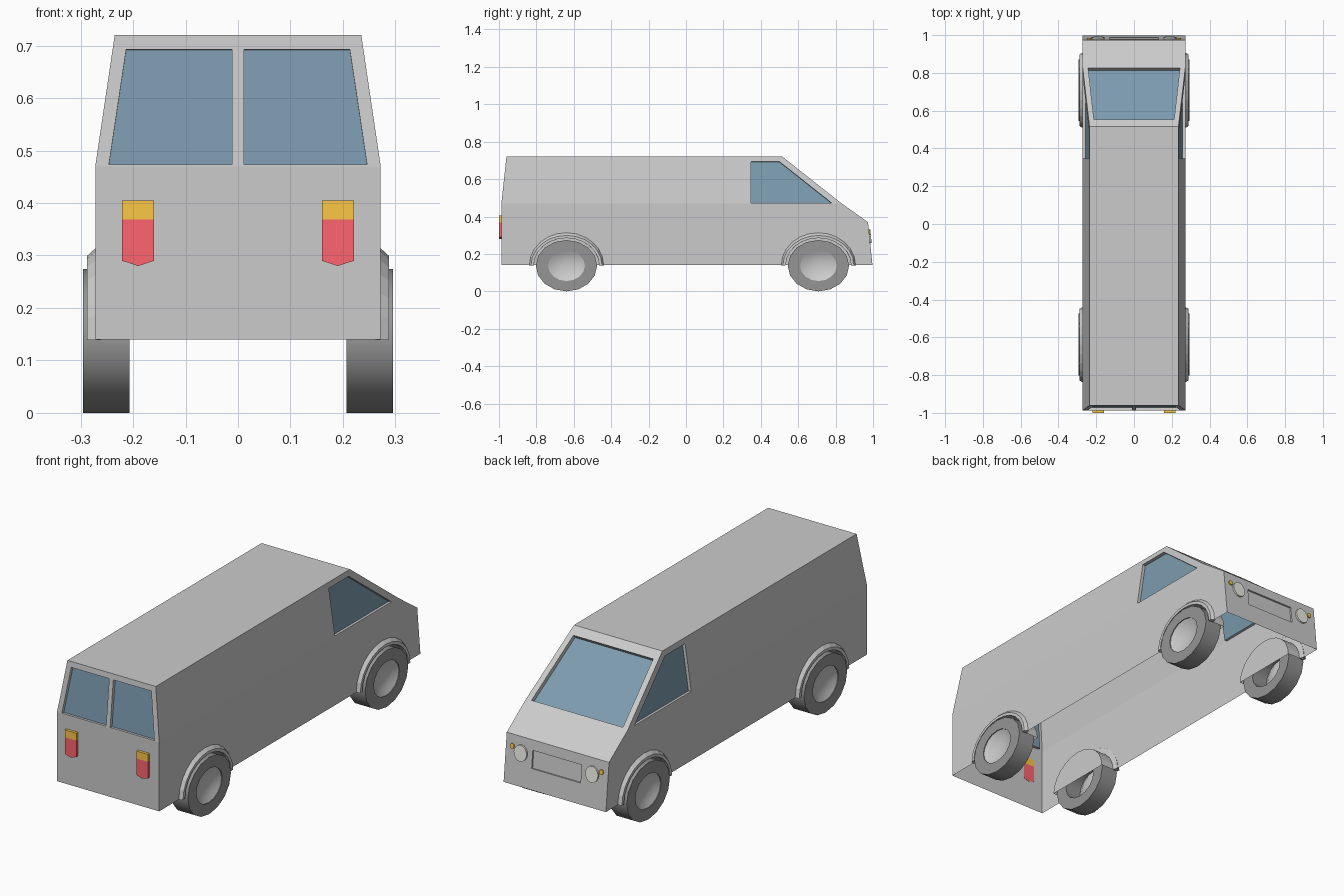
import bpy, bmesh
from math import sin, cos, pi
from mathutils import Vector
from mathutils.geometry import normal

if "Cube" in bpy.data.objects:
    bpy.data.objects.remove(bpy.data.objects["Cube"])


def material(name, r, g, b):
    m = bpy.data.materials.new(name)
    m.diffuse_color = (r, g, b, 1)
    m.use_nodes = True
    m.node_tree.nodes["Principled BSDF"].inputs["Base Color"].default_value = m.diffuse_color
    return m


PAINT = material("paint", .8, .8, .8)
GLASS = material("glass", .2, .33, .43)
RUBBER = material("rubber", .3, .3, .3)
RED = material("red_lens", 1, .13, .16)
ORANGE = material("orange_lens", .98, .57, .06)
LENS = material("clear_lens", .85, .86, .8)


def make(name, bm, mats=(), mirror=False, smooth=False):
    bmesh.ops.recalc_face_normals(bm, faces=bm.faces)
    me = bpy.data.meshes.new(name)
    bm.to_mesh(me)
    bm.free()
    for m in mats:
        me.materials.append(m)
    ob = bpy.data.objects.new(name, me)
    bpy.context.collection.objects.link(ob)
    if mirror:
        ob.modifiers.new("mirror", 'MIRROR')
    if smooth:
        bpy.ops.object.select_all(action='DESELECT')
        ob.select_set(True)
        bpy.context.view_layer.objects.active = ob
        bpy.ops.object.shade_smooth_by_angle(angle=pi / 5)
    return ob


def prism(bm, a, b, floor_mat=0):
    """Closed solid between two matching point loops; loop a may get its own material."""
    va, vb = [bm.verts.new(p) for p in a], [bm.verts.new(p) for p in b]
    bm.faces.new(va).material_index = floor_mat
    bm.faces.new(vb)
    n = len(va)
    for i in range(n):
        j = (i + 1) % n
        bm.faces.new((va[i], va[j], vb[j], vb[i]))


def outward(pts):
    n = normal(pts[:3])
    c = sum(pts, Vector()) / len(pts)
    return n if n.dot(c - Vector((0, 0, .4))) > 0 else -n


def raised(bm, pts, inside, outside, floor_mat=0):
    pts = [Vector(p) for p in pts]
    n = outward(pts)
    prism(bm, [p - n * inside for p in pts], [p + n * outside for p in pts], floor_mat)


def lathe(bm, profile, cy, closed, n=16):
    """Sweep (x, scale) points round an oval wheel centre."""
    rings = [[bm.verts.new((x, cy + .164 * s * sin(2 * pi * k / n), .137 + .137 * s * cos(2 * pi * k / n)))
              for k in range(n)] for x, s in profile]
    for i in range(len(rings) - (0 if closed else 1)):
        a, b = rings[i], rings[(i + 1) % len(rings)]
        for k in range(n):
            j = (k + 1) % n
            bm.faces.new((a[k], a[j], b[j], b[k]))
    return rings


def side_x(z): return .272 - (z - .47) * .148
def rear_y(z): return -.987 + (z - .47) * .108
def screen_z(y): return .47 - (y - .832) * .7886
def nose_y(z): return .973 + (.37 - z) * .104


AXLES = {"rear": -.639, "front": .708}

# body solid: side profile, narrower at the roof
profile = [(-.987, .14), (-.987, .47), (-.96, .72), (.515, .72), (.832, .47), (.973, .37), (.997, .14)]
bm = bmesh.new()
sides = []
for s in (-1, 1):
    v = [bm.verts.new((s * (.235 if z > .5 else .272), y, z)) for y, z in profile]
    bm.faces.new(v[1:5])
    bm.faces.new([v[0], v[1], v[4], v[5], v[6]])
    sides.append(v)
for i in range(len(profile)):
    j = (i + 1) % len(profile)
    bm.faces.new((sides[0][i], sides[0][j], sides[1][j], sides[1][i]))
body = make("body", bm, (PAINT, GLASS))

# cutter: window recesses, grille recess and wheel wells
bm = bmesh.new()
for s in (-1, 1):
    rear = [(.011, .473), (.246, .473), (.213, .693), (.011, .693)]
    raised(bm, [(s * x, rear_y(z), z) for x, z in rear], .015, .03, 1)
    door = [(.348, .473), (.348, .693), (.5, .693), (.778, .473)]
    raised(bm, [(s * side_x(z), y, z) for y, z in door], .015, .03, 1)
    for cy in AXLES.values():
        arc = [(cy + .175 * cos(pi * k / 12), .137 + .148 * sin(pi * k / 12)) for k in range(13)]
        arc += [(cy - .175, .1), (cy + .175, .1)]
        prism(bm, [(s * .195, y, z) for y, z in arc], [(s * .31, y, z) for y, z in arc])
screen = [(-.243, .826), (.243, .826), (.212, .552), (-.212, .552)]
raised(bm, [(x, y, screen_z(y)) for x, y in screen], .02, .03, 1)
grille = [(-.13, .238), (.13, .238), (.13, .322), (-.13, .322)]
raised(bm, [(x, nose_y(z), z) for x, z in grille], .008, .03)
cutter = make("body_cutter", bm, (PAINT, GLASS))
cutter.hide_render = True

mod = body.modifiers.new("cut", 'BOOLEAN')
mod.operation = 'DIFFERENCE'
mod.solver = 'EXACT'
mod.object = cutter
bpy.context.view_layer.update()
cut = bpy.data.meshes.new_from_object(body.evaluated_get(bpy.context.evaluated_depsgraph_get()))
bpy.data.objects.remove(cutter)
bpy.data.objects.remove(body)


# split the result into the open-bottomed shell and the glass
def part(name, keep, mat):
    bm = bmesh.new()
    bm.from_mesh(cut)
    bmesh.ops.delete(bm, geom=[f for f in bm.faces if not keep(f)], context='FACES')
    for f in bm.faces:
        f.material_index = 0
    me = bpy.data.meshes.new(name)
    bm.to_mesh(me)
    bm.free()
    me.materials.clear()
    me.materials.append(mat)
    bpy.context.collection.objects.link(bpy.data.objects.new(name, me))


part("body_shell", lambda f: f.material_index == 0 and max(v.co.z for v in f.verts) > .145, PAINT)
part("windows", lambda f: f.material_index == 1, GLASS)

for end, cy in AXLES.items():
    # tyre
    bm = bmesh.new()
    lathe(bm, [(.207, 1), (.295, 1), (.295, .6), (.207, .6)], cy, True)
    make(end + "_tyres", bm, (RUBBER,), True, True)
    # dished hub
    bm = bmesh.new()
    rings = lathe(bm, [(.291, .6), (.277, .42), (.27, .15)], cy, False)
    bm.faces.new(rings[-1])
    make(end + "_hubs", bm, (), True, True)
    # flared wheel arch
    bm = bmesh.new()
    loops = []
    for k in range(13):
        c, s = cos(pi * k / 12), sin(pi * k / 12)
        loops.append([bm.verts.new((x, cy + ry * c, .139 + rz * s)) for x, ry, rz in
                      [(.268, .201, .178), (.288, .19, .16), (.288, .175, .146), (.262, .175, .146)]])
    for a, b in zip(loops, loops[1:]):
        for i in range(4):
            j = (i + 1) % 4
            bm.faces.new((a[i], a[j], b[j], b[i]))
    bm.faces.new(loops[0])
    bm.faces.new(loops[-1])
    make(end + "_wheel_arches", bm, (), True)

# tail lights: red lens with pointed bottom, orange lens above
for name, pts, mat in (
        ("tail_lights", [(.16, .369), (.16, .29), (.19, .28), (.221, .29), (.221, .369)], RED),
        ("rear_indicators", [(.16, .369), (.221, .369), (.221, .405), (.16, .405)], ORANGE)):
    bm = bmesh.new()
    prism(bm, [(x, -.985, z) for x, z in pts], [(x, -1, z) for x, z in pts])
    make(name, bm, (mat,), True)

# round lamps on the nose
for name, cx, cz, rx, rz, out, mat in (("headlights", .19, .295, .034, .038, .008, LENS),
                                       ("front_indicators", .237, .316, .011, .012, .006, ORANGE)):
    bm = bmesh.new()
    ring = [(cx + rx * cos(pi * k / 8), cz + rz * sin(pi * k / 8)) for k in range(16)]
    raised(bm, [(x, nose_y(z), z) for x, z in ring], .004, out)
    make(name, bm, (mat,), True)
